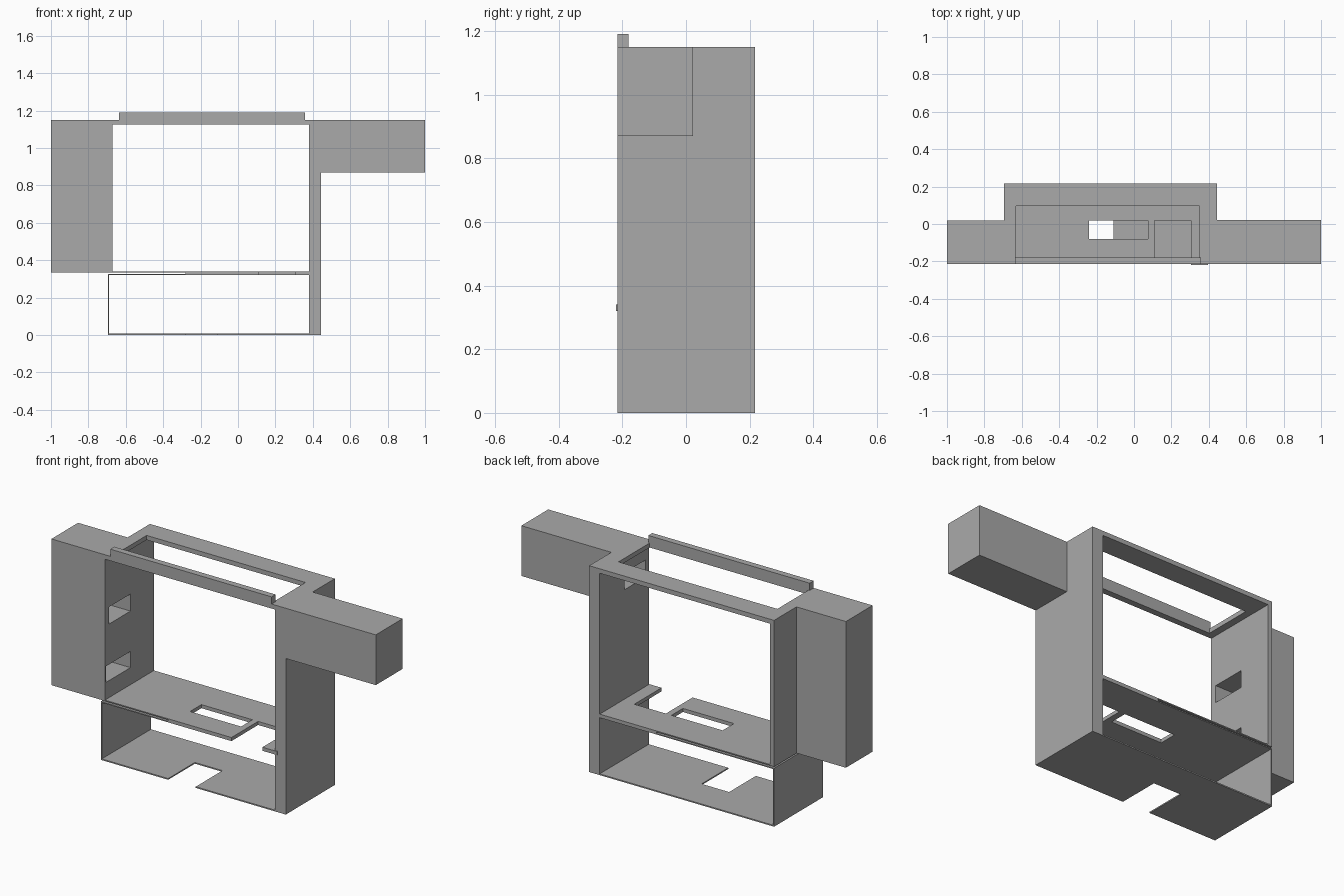
import bpy

cube = bpy.data.objects.get("Cube")
if cube:
    bpy.data.objects.remove(cube, do_unlink=True)

grey = bpy.data.materials.new("plain grey")
grey.use_nodes = True
colour = (0.4, 0.4, 0.4, 1)
grey.diffuse_color = colour
grey.node_tree.nodes["Principled BSDF"].inputs["Base Color"].default_value = colour


def box(name, x, y, z):
    """Box from (low, high) ranges along each axis."""
    bpy.ops.mesh.primitive_cube_add(size=1, location=[sum(r) / 2 for r in (x, y, z)])
    ob = bpy.context.object
    ob.name = name
    ob.scale = [r[1] - r[0] for r in (x, y, z)]
    bpy.ops.object.transform_apply(location=False, rotation=False, scale=True)
    ob.data.materials.append(grey)
    return ob


def modify(ob, other, operation):
    mod = ob.modifiers.new(operation.title(), "BOOLEAN")
    mod.operation = operation
    mod.solver = "EXACT"
    mod.object = other
    bpy.context.view_layer.objects.active = ob
    bpy.ops.object.modifier_apply(modifier=mod.name)
    bpy.data.objects.remove(other, do_unlink=True)


def cut(ob, x, y, z):
    modify(ob, box("cutter", x, y, z), "DIFFERENCE")


def join(ob, x, y, z):
    modify(ob, box("addition", x, y, z), "UNION")


FRONT, BACK = -0.215, 0.217
LEFT, RIGHT = -0.695, 0.38
OUTER = 0.445
TOP = 1.15
depth = (FRONT, BACK)

# Side post with its thin wall and two inner pockets
post = box("side_post", (-1, -0.67), (FRONT, 0.02), (0.335, TOP))
join(post, (LEFT, -0.67), depth, (0.335, TOP))
for y, z in (((-0.18, 0.01), (0.75, 0.845)), ((-0.205, 0.01), (0.435, 0.525))):
    cut(post, (-0.92, -0.6), y, z)

# Tall wall with its overhanging arm and inner pocket
wall = box("tall_wall", (RIGHT, OUTER), depth, (0, TOP))
join(wall, (RIGHT, 1), (FRONT, 0.022), (0.87, TOP))
cut(wall, (0.3, 0.63), (-0.185, 0), (0.95, 1.045))

# Top frame, open in the middle, with a raised front lip
frame = box("top_frame", (-0.67, RIGHT), depth, (1.125, TOP))
cut(frame, (-0.63, 0.35), (-0.18, 0.095), (1, 1.3))
box("front_lip", (-0.637, 0.358), (FRONT, -0.18), (1.125, 1.19))

# Lower tray: thin floor with a front cutout, thin side
floor = box("tray_floor", (LEFT, RIGHT), depth, (0, 0.007))
cut(floor, (-0.28, -0.11), (-0.3, 0.02), (-0.1, 0.1))
box("tray_side", (LEFT, LEFT + 0.006), depth, (0.007, 0.32))

# Layered shelf: two thin sheets and a filler, pierced by slot and notch
layers = (
    ("shelf_underside", (LEFT, RIGHT), depth, (0.32, 0.326)),
    ("shelf_filler", (-0.28, RIGHT), (FRONT, 0.06), (0.326, 0.334)),
    ("shelf_filler_back", (0.03, RIGHT), (0.06, BACK), (0.326, 0.334)),
    ("shelf_top", (LEFT, RIGHT), depth, (0.334, 0.34)),
)
for name, x, y, z in layers:
    shelf = box(name, x, y, z)
    if name != "shelf_filler_back":
        cut(shelf, (-0.24, 0.075), (-0.08, 0.02), (0.2, 0.5))
        cut(shelf, (0.11, 0.305), (-0.3, 0.02), (0.2, 0.5))
box("shelf_tab", (0.305, 0.395), (-0.22, FRONT), (0.32, 0.34))
